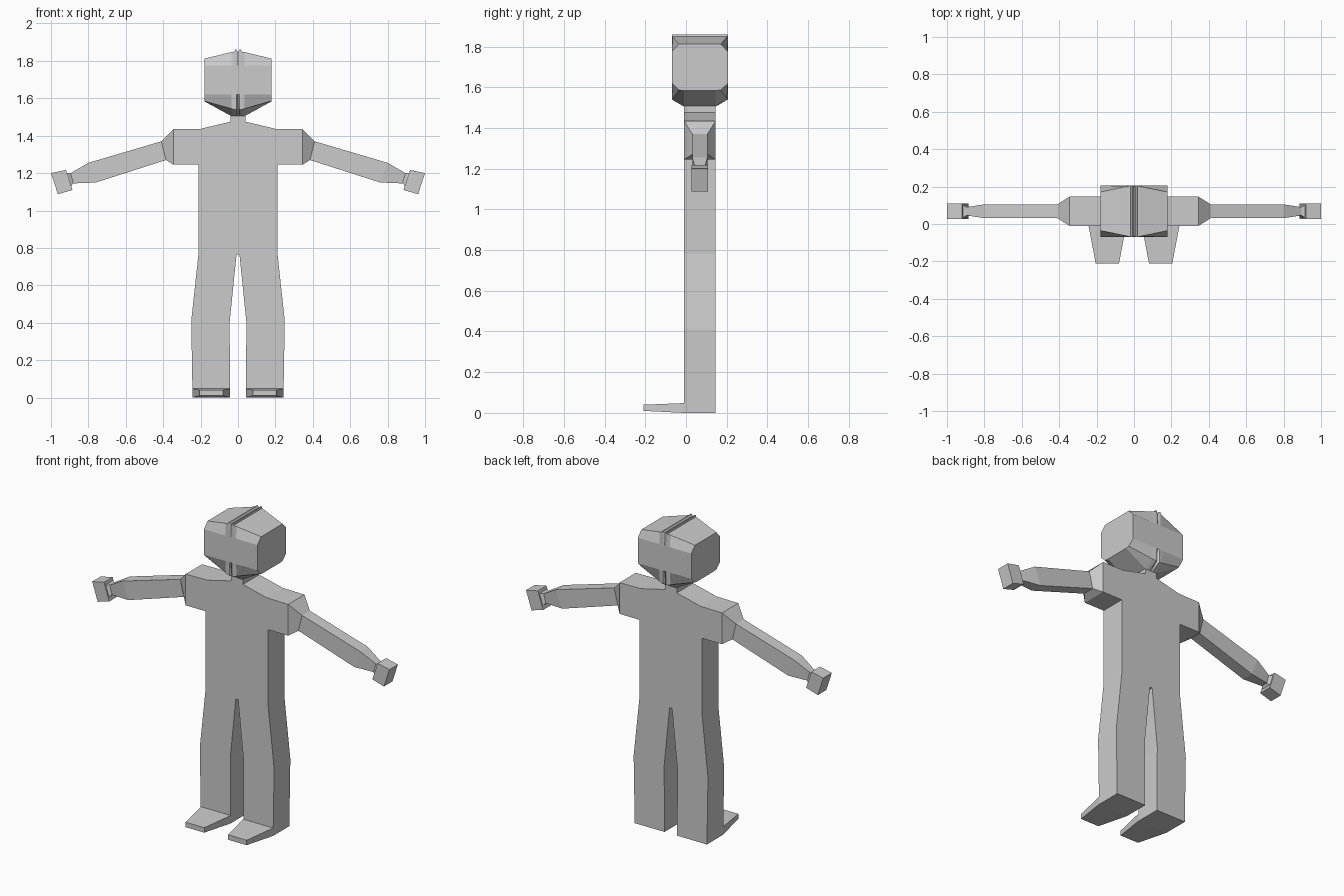
import bpy, bmesh

if "Cube" in bpy.data.objects:
    bpy.data.objects.remove(bpy.data.objects["Cube"], do_unlink=True)

MID = 0.068   # depth of the body's centre plane
HALF = 0.078  # half the body's thickness

grey = bpy.data.materials.new("plain_grey")
grey.use_nodes = True
grey.diffuse_color = (0.6, 0.6, 0.6, 1)
bsdf = next(n for n in grey.node_tree.nodes if n.type == "BSDF_PRINCIPLED")
bsdf.inputs["Base Color"].default_value = (0.6, 0.6, 0.6, 1)


def loft(name, sections):
    """Join matching closed sections with flat faces and cap both ends."""
    bm = bmesh.new()
    rings = [[bm.verts.new(p) for p in ring] for ring in sections]
    n = len(rings[0])
    for a, b in zip(rings, rings[1:]):
        for i in range(n):
            j = (i + 1) % n
            bm.faces.new((a[i], a[j], b[j], b[i]))
    bm.faces.new(rings[0])
    bm.faces.new(rings[-1])
    bmesh.ops.recalc_face_normals(bm, faces=bm.faces)
    mesh = bpy.data.meshes.new(name)
    bm.to_mesh(mesh)
    bm.free()
    mesh.materials.append(grey)
    obj = bpy.data.objects.new(name, mesh)
    bpy.context.collection.objects.link(obj)
    return obj


def limb_ring(side, top, bottom, half):
    """Four-cornered limb section from its top and bottom (x, z)."""
    return [(side * x, MID + s * half, z)
            for (x, z), s in ((top, -1), (top, 1), (bottom, 1), (bottom, -1))]


# Body: one flat silhouette with neck, square shoulders and two legs
outline = [(0.04, 1.51), (0.04, 1.475), (0.2, 1.437), (0.345, 1.435),
           (0.345, 1.245), (0.21, 1.245), (0.21, 0.78), (0.25, 0.41),
           (0.243, 0), (0.042, 0), (0.045, 0.4), (0.008, 0.765)]
outline += [(-x, z) for x, z in reversed(outline)]
loft("body", [[(x, MID + s * HALF, z) for x, z in outline] for s in (-1, 1)])


# Head: bevelled block, lofted across, with a fine central crease
def head_ring(x, top, top_half, low, low_half, base):
    half = [(0.078, base), (low_half, low), (0.138, 1.62),
            (0.138, 1.775), (top_half, top)]
    pts = half + [(-y, z) for y, z in reversed(half)]
    return [(x, MID + y, z) for y, z in pts]


def head_side(s):
    return [head_ring(s * 0.18, 1.812, 0.103, 1.586, 0.103, 1.584),
            head_ring(s * 0.036, 1.847, 0.133, 1.545, 0.133, 1.505),
            head_ring(s * 0.018, 1.85, 0.138, 1.54, 0.138, 1.505),
            head_ring(s * 0.016, 1.86, 0.138, 1.54, 0.138, 1.505),
            head_ring(s * 0.009, 1.86, 0.138, 1.54, 0.138, 1.505)]


crease = head_ring(0, 1.847, 0.132, 1.555, 0.115, 1.505)
loft("head", head_side(-1) + [crease] + head_side(1)[::-1])

# Arms, hands and feet on both sides
for side, label in ((1, "left"), (-1, "right")):
    loft(label + "_arm", [
        limb_ring(side, (0.345, 1.435), (0.345, 1.245), HALF),
        limb_ring(side, (0.41, 1.37), (0.385, 1.27), 0.037),
        limb_ring(side, (0.80, 1.255), (0.76, 1.15), 0.037),
        limb_ring(side, (0.895, 1.2), (0.88, 1.145), 0.022),
        limb_ring(side, (0.915, 1.2), (0.893, 1.13), 0.034)])
    loft(label + "_hand", [
        limb_ring(side, (0.92, 1.217), (0.885, 1.11), 0.041),
        limb_ring(side, (1.0, 1.2), (0.963, 1.087), 0.041)])
    loft(label + "_foot", [
        [(side * a, y, low), (side * b, y, low),
         (side * b, y, high), (side * a, y, high)]
        for a, b, y, low, high in ((0.042, 0.243, MID - HALF, 0, 0.048),
                                   (0.08, 0.205, -0.21, 0.01, 0.04))])
